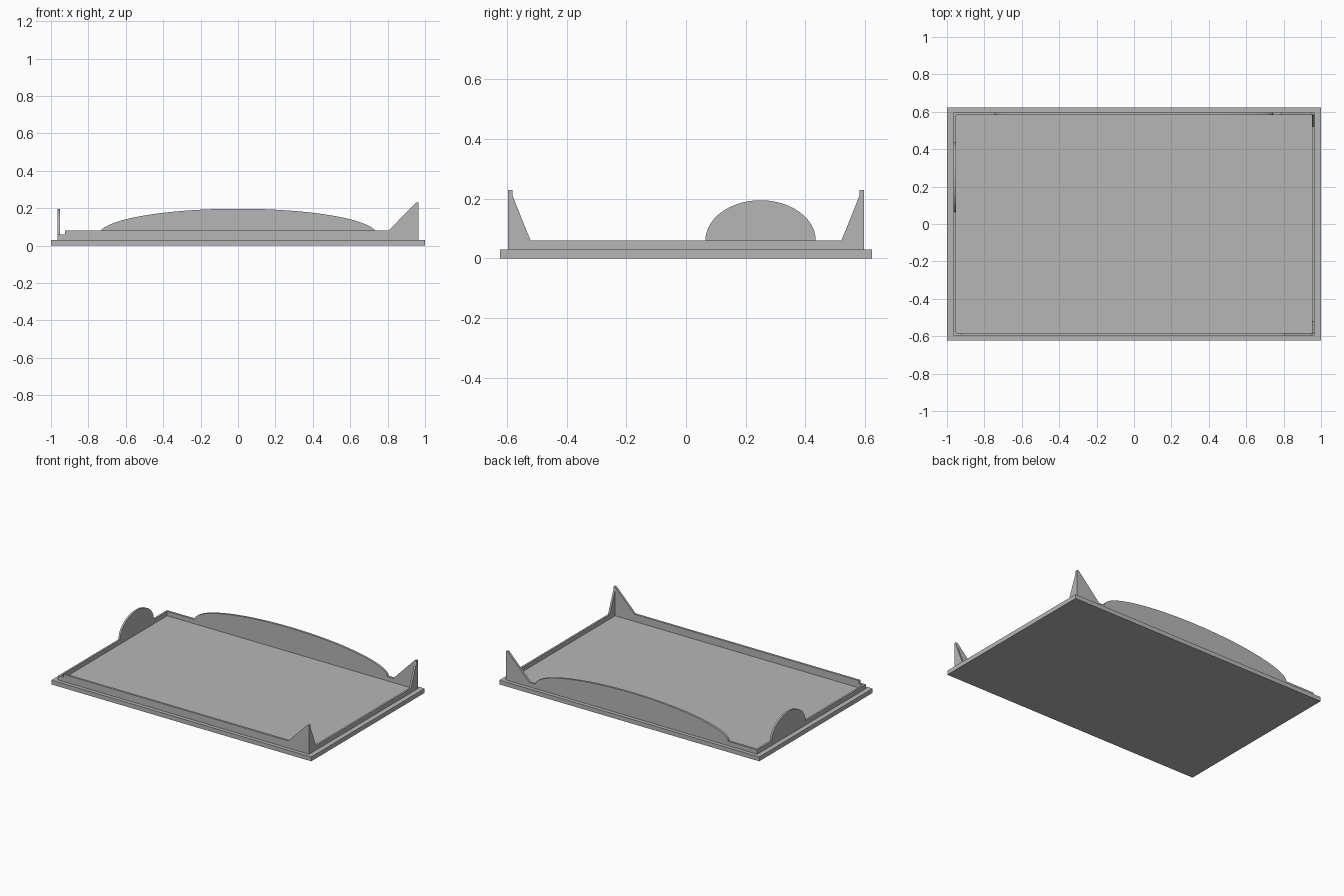
import bpy, bmesh, math
from mathutils import Vector

cube = bpy.data.objects.get("Cube")
if cube:
    bpy.data.objects.remove(cube)

# Single grey material
grey = bpy.data.materials.new("light_grey")
grey.use_nodes = True
colour = (0.47, 0.47, 0.47, 1)
grey.diffuse_color = colour
grey.node_tree.nodes["Principled BSDF"].inputs["Base Color"].default_value = colour

# Main dimensions
HX, HY = 1.0, 0.623          # base half size
OX, IX = 0.965, 0.952        # outer and inner faces of the side walls
OY, IY = 0.597, 0.582        # outer and inner faces of the front and back walls
FLOOR, RIM, FRONT_RIM, PEAK, SHOULDER = 0.03, 0.06, 0.08, 0.23, 0.212


def extrude_profile(name, points, start, offset):
    """Extrude a flat outline; start maps (along, height) to a 3D point."""
    bm = bmesh.new()
    face = bm.faces.new([bm.verts.new(start(a, z)) for a, z in points])
    moved = bmesh.ops.extrude_face_region(bm, geom=[face])["geom"]
    verts = [v for v in moved if isinstance(v, bmesh.types.BMVert)]
    bmesh.ops.translate(bm, verts=verts, vec=Vector(offset))
    bmesh.ops.recalc_face_normals(bm, faces=bm.faces)
    mesh = bpy.data.meshes.new(name)
    bm.to_mesh(mesh)
    bm.free()
    mesh.materials.append(grey)
    obj = bpy.data.objects.new(name, mesh)
    bpy.context.collection.objects.link(obj)
    return obj


def arch(centre, radius, height, steps):
    """Half ellipse standing on the rim, from high to low coordinate."""
    return [(centre + radius * math.cos(math.pi * i / steps),
             RIM + height * math.sin(math.pi * i / steps)) for i in range(steps + 1)]


def wall_x(name, points, y, thickness):
    return extrude_profile(name, points, lambda a, z: (a, y, z), (0, thickness, 0))


def wall_y(name, points, x, thickness):
    return extrude_profile(name, points, lambda a, z: (x, a, z), (thickness, 0, 0))


# Base plate
wall_x("base_plate", [(-HX, 0), (HX, 0), (HX, FLOOR), (-HX, FLOOR)], -HY, 2 * HY)

# Front wall with a pointed left corner and a stepped right end
wall_x("front_wall", [
    (-OX, FLOOR), (OX, FLOOR), (OX, PEAK), (IX, PEAK), (0.805, FRONT_RIM),
    (-0.925, FRONT_RIM), (-0.925, RIM), (-OX, RIM)], -OY, OY - IY)

# Back wall with a pointed left corner and a long low arch
wall_x("back_wall", [
    (-OX, FLOOR), (OX, FLOOR), (OX, PEAK), (IX, PEAK), (0.787, RIM)]
    + arch(0, 0.742, 0.137, 64) + [(-OX, RIM)], IY, OY - IY)

# Left side wall rising to both corner points
wall_y("left_wall", [
    (-IY, FLOOR), (IY, FLOOR), (IY, SHOULDER), (0.521, RIM),
    (-0.521, RIM), (-IY, SHOULDER)], IX, OX - IX)

# Right side wall with a rounded tab
wall_y("right_wall", [(-IY, FLOOR), (IY, FLOOR), (IY, RIM)]
       + arch(0.25, 0.185, 0.135, 40) + [(-IY, RIM)], -OX, OX - IX)
